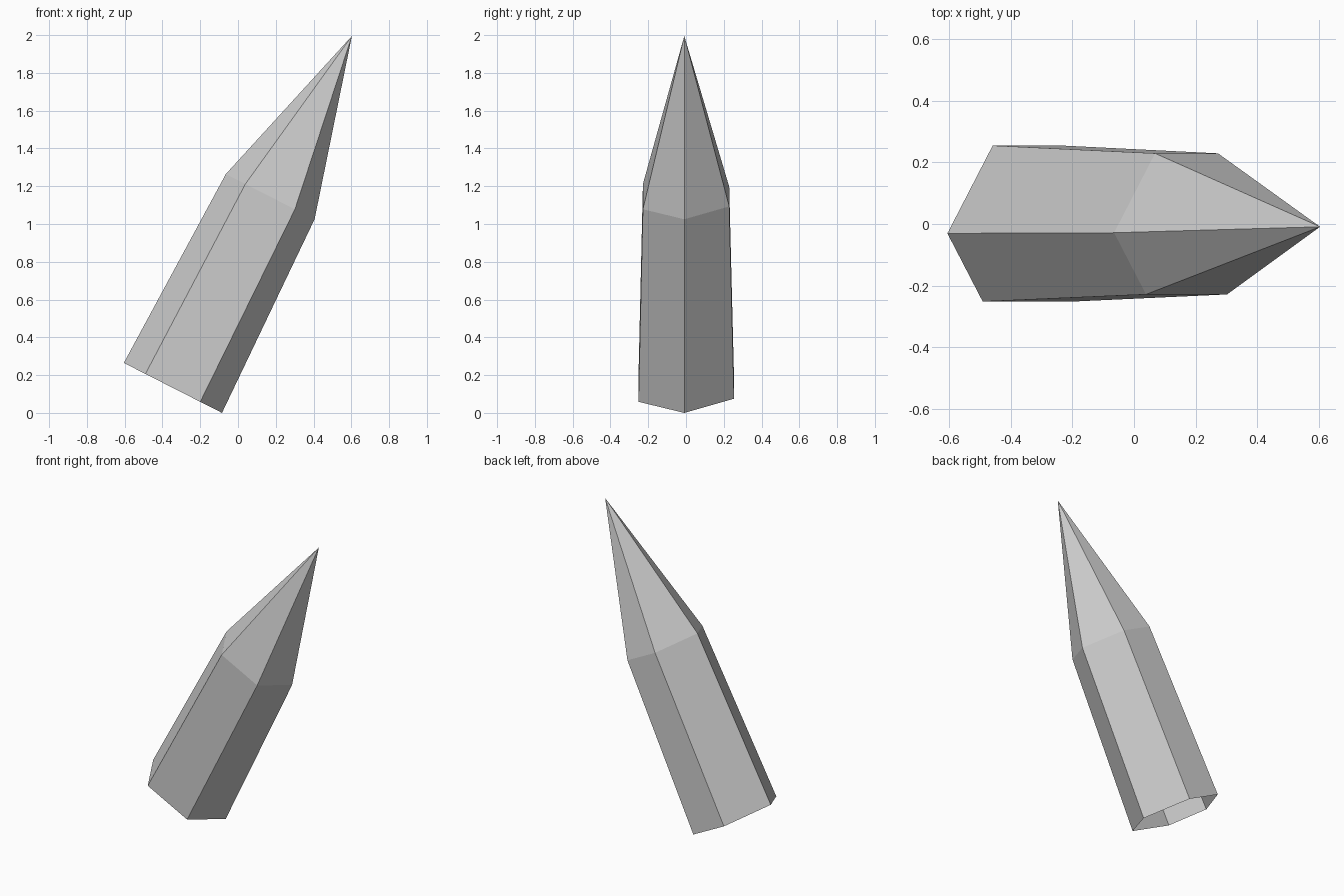
import bpy, bmesh
from math import radians, cos, sin
from mathutils import Matrix

if "Cube" in bpy.data.objects:
    bpy.data.objects.remove(bpy.data.objects["Cube"])

# Crystal dimensions along its own axis
ANGLES = [0, 64.3, 115.7, 184.2, 236.1, 303.9]   # slightly uneven hexagon
BASE_R, SHOULDER_R = 0.292, 0.264
SHOULDER_H, TIP_H = 1.136, 2.09
TILT = radians(26.97)

bm = bmesh.new()


def ring(radius, height):
    return [bm.verts.new((radius * cos(radians(a)), radius * sin(radians(a)), height))
            for a in ANGLES]


# Tapered shaft, open at the bottom, and pointed tip
base = ring(BASE_R, 0)
shoulder = ring(SHOULDER_R, SHOULDER_H)
tip = bm.verts.new((0, 0, TIP_H))
for i in range(6):
    j = (i + 1) % 6
    bm.faces.new((base[i], base[j], shoulder[j], shoulder[i]))
    bm.faces.new((shoulder[i], shoulder[j], tip))

# Lean towards +x and stand on the ground
bm.transform(Matrix.Rotation(TILT, 4, 'Y'))
low = min(v.co.z for v in bm.verts)
bm.transform(Matrix.Translation((-0.345, -0.009, -low)))

mesh = bpy.data.meshes.new("crystal_shard")
bm.to_mesh(mesh)
bm.free()
bpy.context.collection.objects.link(bpy.data.objects.new("crystal_shard", mesh))
